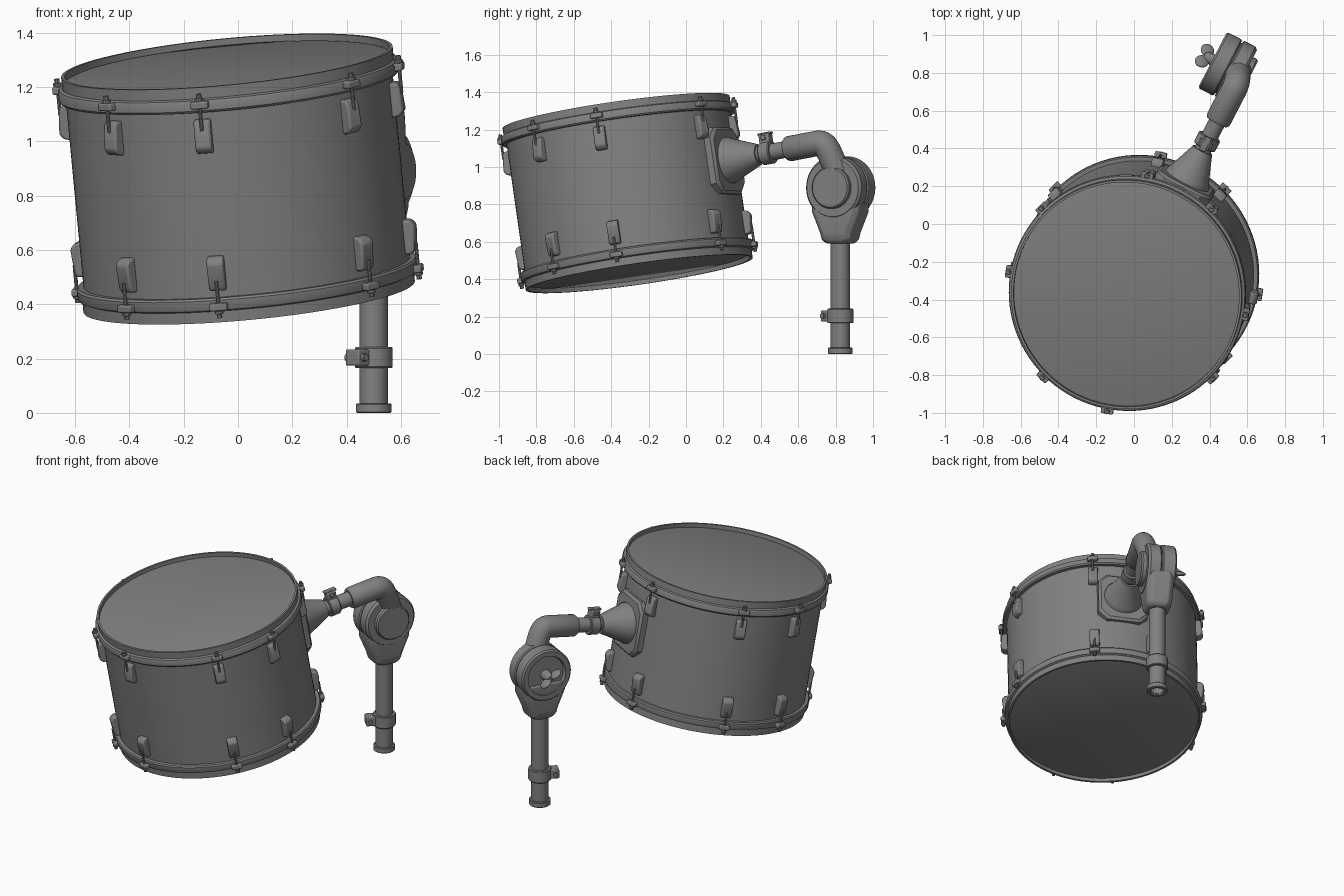
import bpy, bmesh, math
from mathutils import Vector, Matrix

if "Cube" in bpy.data.objects:
    bpy.data.objects.remove(bpy.data.objects["Cube"])

grey = bpy.data.materials.new("mid_grey")
grey.diffuse_color = (0.22, 0.22, 0.22, 1)
grey.use_nodes = True
grey.node_tree.nodes["Principled BSDF"].inputs["Base Color"].default_value = grey.diffuse_color


def finish(bm, name, matrix=Matrix(), bevel=0.0, angle=35):
    bmesh.ops.recalc_face_normals(bm, faces=bm.faces)
    me = bpy.data.meshes.new(name)
    bm.to_mesh(me)
    bm.free()
    me.materials.append(grey)
    ob = bpy.data.objects.new(name, me)
    bpy.context.collection.objects.link(ob)
    ob.matrix_world = matrix
    if bevel:
        m = ob.modifiers.new("bevel", 'BEVEL')
        m.width, m.segments, m.limit_method = bevel, 2, 'ANGLE'
    bpy.ops.object.select_all(action='DESELECT')
    ob.select_set(True)
    bpy.context.view_layer.objects.active = ob
    bpy.ops.object.shade_smooth_by_angle(angle=math.radians(angle))
    return ob


def loft(name, rings, matrix=Matrix(), caps=True, closed=False, bevel=0.0):
    """Skin a list of equal-length point rings."""
    bm = bmesh.new()
    vs = [[bm.verts.new(p) for p in r] for r in rings]
    n = len(vs[0])
    for i in range(len(vs) if closed else len(vs) - 1):
        a, b = vs[i], vs[(i + 1) % len(vs)]
        for j in range(n):
            k = (j + 1) % n
            bm.faces.new((a[j], a[k], b[k], b[j]))
    if caps and not closed:
        bm.faces.new(vs[0])
        bm.faces.new(vs[-1])
    return finish(bm, name, matrix, bevel)


def lathe(name, profile, matrix=Matrix(), segs=32, closed=False):
    """Spin (radius, height) points around local z."""
    rings = [[(r * math.cos(2 * math.pi * j / segs), r * math.sin(2 * math.pi * j / segs), h)
              for j in range(segs)] for r, h in profile]
    return loft(name, rings, matrix, True, closed)


def box(name, size, centre, matrix=Matrix(), bevel=0.006):
    bm = bmesh.new()
    bmesh.ops.create_cube(bm, size=1)
    bmesh.ops.scale(bm, vec=size, verts=bm.verts)
    bmesh.ops.translate(bm, vec=centre, verts=bm.verts)
    return finish(bm, name, matrix, bevel)


def octagon(w, d, c, z):
    """Chamfered rectangle with half sizes w, d and corner cut c."""
    return [(w, -d + c, z), (w, d - c, z), (w - c, d, z), (-w + c, d, z),
            (-w, d - c, z), (-w, -d + c, z), (-w + c, -d, z), (w - c, -d, z)]


def frame(origin, x, y, z):
    m = Matrix((x, y, z)).transposed().to_4x4()
    m.translation = origin
    return m


# Tilted drum frame: local z is the drum axis
axis = Vector((-0.095, -0.143, 1)).normalized()
drum = Matrix.Translation((0, -0.312, 0.861)) @ \
    Vector((0, 0, 1)).rotation_difference(axis).to_matrix().to_4x4()

# Shell
lathe("shell", [(0.604, -0.40), (0.604, 0.40), (0.59, 0.40), (0.59, -0.40)], drum, 96, True)

# Hoops and heads at both ends
hoop = [(0.600, 0.4385), (0.613, 0.4385), (0.613, 0.397), (0.626, 0.392), (0.630, 0.384),
        (0.630, 0.354), (0.624, 0.346), (0.600, 0.346)]
for side, s in (("top", 1), ("bottom", -1)):
    lathe(side + "_hoop", [(r, s * h) for r, h in hoop], drum, 96, True)
    lathe(side + "_head", [(0.603, s * 0.395), (0.603, s * 0.412), (0.59, s * 0.416)], drum, 96)

# Eight lugs per end, grouped in pairs
for side, s in (("top", 1), ("bottom", -1)):
    for i in range(8):
        ang = math.radians(62.5 + 90 * (i // 2) + (17.5 if i % 2 else -17.5))
        # local x points outwards, z towards the hoop
        m = drum @ Matrix.Rotation(ang, 4, 'Z') @ Matrix.Scale(s, 4, (0, 0, 1))
        # wedge-shaped casing: section in x/z swept along y
        sect = [(0.598, 0.19), (0.630, 0.195), (0.646, 0.215), (0.638, 0.305),
                (0.628, 0.32), (0.598, 0.32)]
        loft(side + "_lug", [[(x, y, z) for x, z in sect] for y in (-0.031, 0.031)], m, bevel=0.008)
        off = m @ Matrix.Translation((0.640, 0, 0))
        lathe(side + "_tension_rod", [(0.007, 0.28), (0.007, 0.40)], off, 10)
        lathe(side + "_rod_head", [(0.016, 0.392), (0.016, 0.402), (0.010, 0.404), (0.010, 0.418)], off, 10)
        box(side + "_hoop_clip", (0.036, 0.066, 0.028), (0.638, 0, 0.377), m)

# Mount frame: local z points radially out of the drum, y runs up the shell
rot = drum.to_3x3()
out = rot @ Vector((math.cos(math.radians(62.5)), math.sin(math.radians(62.5)), 0))
mount = frame(drum @ Vector((0, 0, 0.07)), axis.cross(out), axis, out)
loft("mount_plate", [octagon(0.16, 0.18, 0.055, 0.55), octagon(0.16, 0.18, 0.055, 0.618),
                     octagon(0.145, 0.165, 0.05, 0.632)], mount)
lathe("mount_cone", [(0.125, 0.60), (0.125, 0.645), (0.115, 0.66), (0.062, 0.80), (0.056, 0.815)], mount, 40)
lathe("arm_tube", [(0.045, 0.75), (0.045, 1.02)], mount, 32)
lathe("arm_collar", [(0.058, 0.835), (0.062, 0.84), (0.062, 0.895), (0.058, 0.90)], mount, 32)
box("arm_collar_ear", (0.055, 0.055, 0.06), (0, 0.075, 0.868), mount)
for sx in (-1, 1):
    box("arm_collar_bolt", (0.012, 0.026, 0.026), (sx * 0.032, 0.082, 0.868), mount, 0.004)
box("arm_collar_key", (0.035, 0.012, 0.08), (0, 0.104, 0.868), mount, 0.004)

# Tilter frame: a runs along the arm, p across it
flat = Vector((out.x, out.y, 0)).normalized()
p = Vector((flat.y, -flat.x, 0))
up = Vector((0, 0, 1))
hub_c = Vector((0.5, 0.825, 0.89))
hub = frame(hub_c, up, p.cross(up), p)

# Elbow: pipe bent down into the hub
p0 = mount @ Vector((0, 0, 0.985))
p1 = mount @ Vector((0, 0, 1.215))
p2 = hub_c + p * 0.045 + up * 0.04 + flat * 0.03
path = [p0, p0 + (p1 - p0) * 0.06]
ctrl_a, ctrl_b = p0.lerp(p1, 0.82), p1.lerp(p2, 0.3)
for i in range(9):
    t = i / 8
    path.append(ctrl_a * (1 - t) ** 2 + p1 * (2 * t * (1 - t)) + ctrl_b * t * t)
path.append(p2)
rings = []
for i, c in enumerate(path):
    t = (path[min(i + 1, len(path) - 1)] - path[max(i - 1, 0)]).normalized()
    u = (p - t * p.dot(t)).normalized()
    v = t.cross(u)
    r = 0.060 if i == 0 else 0.068
    rings.append([c + (u * math.cos(k * math.pi / 16) + v * math.sin(k * math.pi / 16)) * r
                  for k in range(32)])
loft("elbow", rings)

# Hub: two facing discs, cap and dished back
lathe("hub_arm_disc", [(0.16, 0.003), (0.167, 0.01), (0.167, 0.075), (0.155, 0.09)], hub, 48)
lathe("hub_cap", [(0.112, 0.08), (0.112, 0.112), (0.104, 0.122)], hub, 48)
lathe("hub_post_disc", [(0.16, -0.003), (0.167, -0.01), (0.167, -0.085), (0.158, -0.095),
                        (0.128, -0.095), (0.122, -0.07)], hub, 48)
lathe("hub_core", [(0.15, -0.01), (0.15, 0.01)], hub, 48)

# Wing nut on the dished side
lathe("wing_bolt", [(0.016, -0.06), (0.016, -0.13)], hub, 16)
lathe("wing_boss", [(0.034, -0.075), (0.028, -0.13), (0.018, -0.145)], hub, 20)
for s in (-1, 1):
    bm = bmesh.new()
    bmesh.ops.create_uvsphere(bm, u_segments=20, v_segments=12, radius=1)
    bmesh.ops.scale(bm, vec=(0.040, 0.014, 0.036), verts=bm.verts)
    finish(bm, "wing", hub @ Matrix.Rotation(math.radians(55), 4, 'Z')
           @ Matrix.Translation((s * 0.040, 0, -0.142)) @ Matrix.Rotation(s * 0.45, 4, 'Y'))

# Socket tapering from the hub down to the post
base = frame(Vector((hub_c.x, hub_c.y, 0)), flat, up.cross(flat), up)
loft("post_socket", [octagon(0.07, 0.065, 0.03, 0.592), octagon(0.088, 0.08, 0.03, 0.612),
                     octagon(0.096, 0.085, 0.03, 0.65), octagon(0.142, 0.088, 0.03, 0.76),
                     octagon(0.142, 0.088, 0.03, 0.83)], base, bevel=0.008)

# Hollow post with foot ring
lathe("post", [(0.052, 0.01), (0.052, 0.62), (0.042, 0.62), (0.042, 0.01)], base, 32, True)
lathe("foot_ring", [(0.062, 0), (0.066, 0.004), (0.066, 0.031), (0.062, 0.035),
                    (0.045, 0.035), (0.045, 0)], base, 32, True)

# Post clamp with ear and bolt
lathe("post_clamp", [(0.066, 0.165), (0.070, 0.17), (0.070, 0.238), (0.066, 0.243)], base, 32)
ear = Matrix.Translation((hub_c.x, hub_c.y, 0)) @ Matrix.Rotation(math.radians(225), 4, 'Z')
box("clamp_ear", (0.065, 0.07, 0.06), (0.082, 0, 0.204), ear)
cross = ear @ Matrix.Translation((0.09, 0, 0.204)) @ Matrix.Rotation(math.pi / 2, 4, 'X')
lathe("clamp_bolt", [(0.014, -0.05), (0.014, 0.05)], cross, 12)
